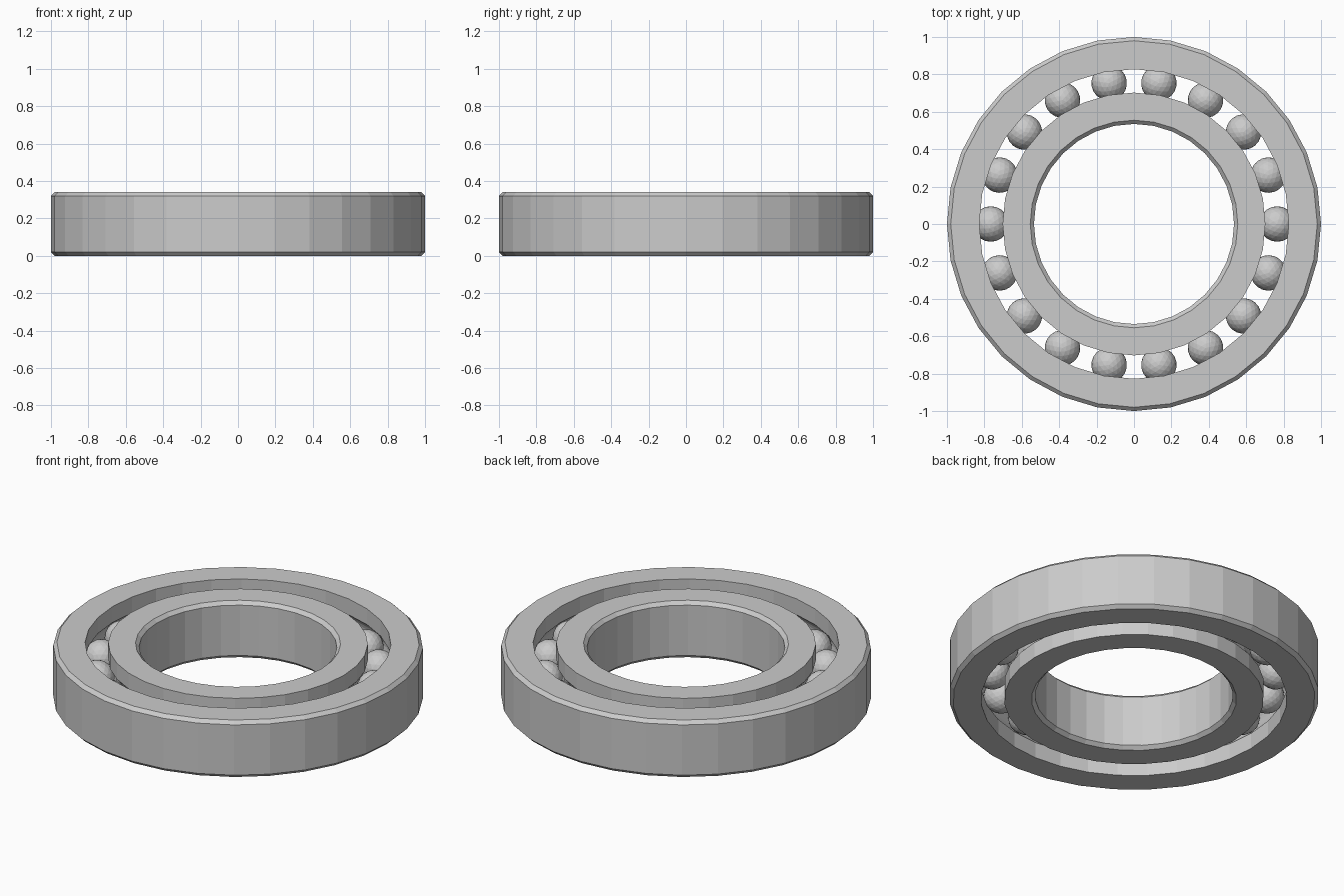
import bpy, bmesh
from math import sin, cos, pi, asin, radians
from mathutils import Matrix

if "Cube" in bpy.data.objects:
    bpy.data.objects.remove(bpy.data.objects["Cube"], do_unlink=True)

HEIGHT, CHAMFER, SIDES = 0.34, 0.02, 32
PITCH, HALF_GAP = 0.765, 0.0625      # ball circle radius, half the gap between rings
BALL_RADIUS, GROOVE_RADIUS, BALLS = 0.095, 0.098, 18

steel = bpy.data.materials.new("brushed steel")
steel.use_nodes = True
steel.diffuse_color = (0.6, 0.6, 0.6, 1)
steel.node_tree.nodes["Principled BSDF"].inputs["Base Color"].default_value = (0.6, 0.6, 0.6, 1)


def add_object(name, bm):
    bmesh.ops.recalc_face_normals(bm, faces=bm.faces)
    mesh = bpy.data.meshes.new(name)
    bm.to_mesh(mesh)
    bm.free()
    mesh.materials.append(steel)
    obj = bpy.data.objects.new(name, mesh)
    bpy.context.collection.objects.link(obj)
    return obj


def race(name, rim, side):
    """Ring with a chamfered rim and a ball groove; side is +1 outside the balls, -1 inside."""
    wall = PITCH + side * HALF_GAP
    mid = HEIGHT / 2
    inset = rim - side * CHAMFER
    profile = [(wall, 0), (inset, 0), (rim, CHAMFER),
               (rim, HEIGHT - CHAMFER), (inset, HEIGHT), (wall, HEIGHT)]
    # Arc of the groove, from top to bottom
    steps = 8
    sweep = pi / 2 - asin(HALF_GAP / GROOVE_RADIUS)
    for i in range(steps + 1):
        a = sweep * (1 - 2 * i / steps)
        profile.append((PITCH + side * GROOVE_RADIUS * cos(a), mid + GROOVE_RADIUS * sin(a)))
    # Revolve the closed profile
    bm = bmesh.new()
    loops = []
    for s in range(SIDES):
        t = 2 * pi * s / SIDES
        loops.append([bm.verts.new((r * cos(t), r * sin(t), z)) for r, z in profile])
    n = len(profile)
    for s in range(SIDES):
        here, there = loops[s], loops[(s + 1) % SIDES]
        for i in range(n):
            j = (i + 1) % n
            bm.faces.new((here[i], there[i], there[j], here[j]))
    return add_object(name, bm)


race("outer_ring", 1.0, 1)
race("inner_ring", 0.535, -1)

# Balls spaced evenly around the groove
for k in range(BALLS):
    bm = bmesh.new()
    bmesh.ops.create_icosphere(bm, subdivisions=3, radius=BALL_RADIUS)
    ball = add_object(f"ball_{k + 1}", bm)
    turn = Matrix.Rotation(radians(360 / BALLS * k), 4, 'Z')
    ball.matrix_world = turn @ Matrix.Translation((PITCH, 0, HEIGHT / 2))
